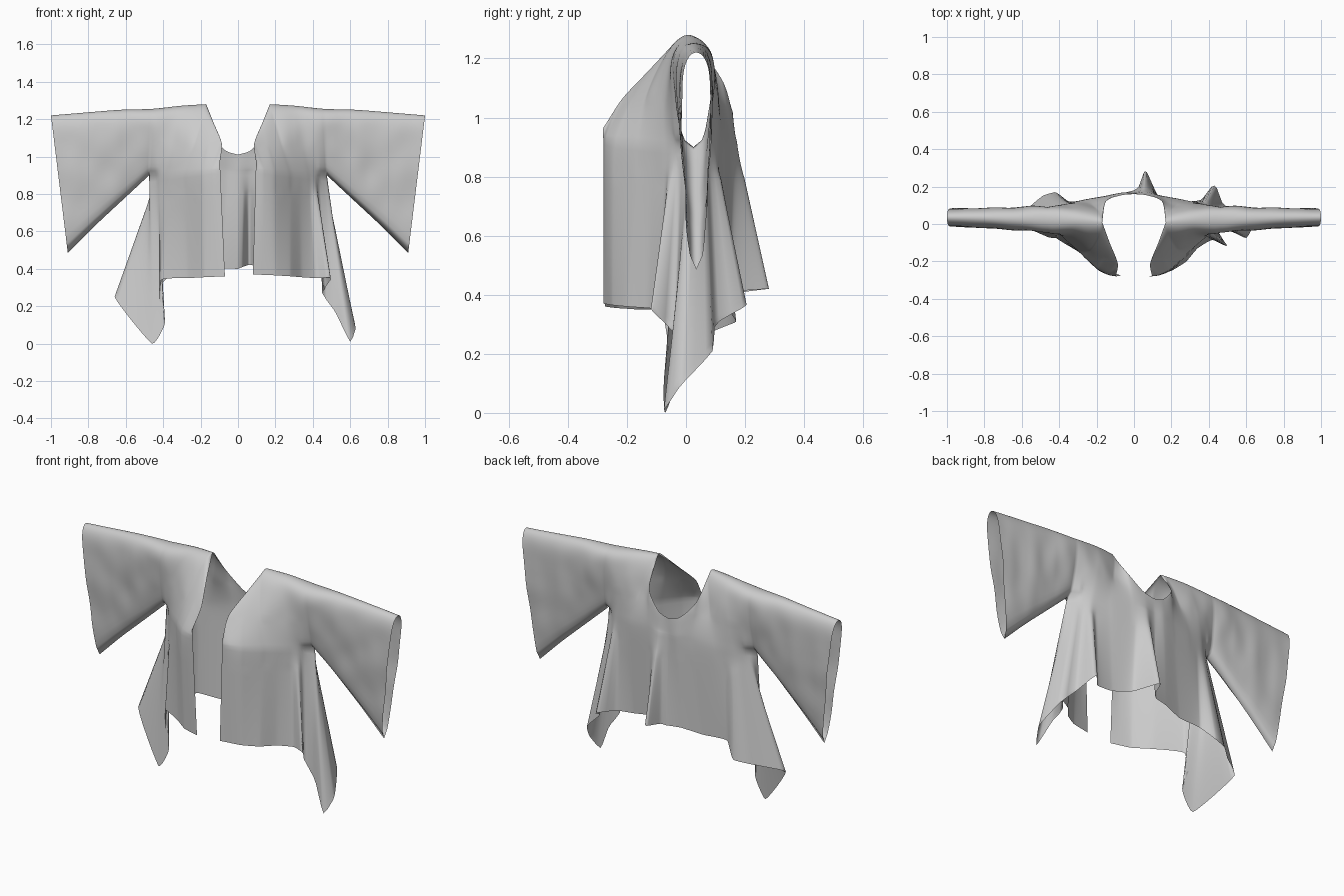
import bpy, bmesh, math
from mathutils import Vector, noise

if "Cube" in bpy.data.objects:
    bpy.data.objects.remove(bpy.data.objects["Cube"])

N, ROWS = 12, 24


def curve(keys, ts, tension=0.8):
    """Smooth curve through keys (t, values...), sampled at ts."""
    def slope(i, k):
        a, b = keys[max(i - 1, 0)], keys[min(i + 1, len(keys) - 1)]
        return tension * (b[k] - a[k]) / (b[0] - a[0])
    out = []
    for t in ts:
        i = 0
        while i < len(keys) - 2 and t > keys[i + 1][0]:
            i += 1
        a, b = keys[i], keys[i + 1]
        h = b[0] - a[0]
        u = (t - a[0]) / h
        h1 = u * u * (3 - 2 * u)
        p = []
        for k in range(1, len(a)):
            p.append(a[k] * (1 - h1) + b[k] * h1
                     + (u**3 - 2 * u * u + u) * h * slope(i, k)
                     + (u**3 - u * u) * h * slope(i + 1, k))
        out.append(p)
    return out


def keyed(pts, start):
    return [(start + i,) + tuple(p) for i, p in enumerate(pts)]


def span(a, b):
    return [a + i / N for i in range((b - a) * N + 1)]


def add_grid(bm, cols):
    vs = [[bm.verts.new(p) for p in c] for c in cols]
    for a, b in zip(vs, vs[1:]):
        for j in range(len(a) - 1):
            bm.faces.new((a[j], b[j], b[j + 1], a[j + 1]))


# Chest line at armpit height (6 points each), then underside of the sleeve
chest_front = [(.095, -.28, .93), (.14, -.275, .93), (.20, -.245, .92),
               (.28, -.165, .91), (.38, -.065, .90), (.475, .025, .90)]
chest_back = [(0, .162, .92), (.06, .17, .92), (.14, .155, .92),
              (.27, .13, .91), (.38, .095, .90), (.475, .025, .90)]
underarm = [(.475, .025, .90), (.62, .03, .765), (.77, .033, .625), (.91, .035, .485)]

# Neckline edges and shoulder line: x, y, z, shoulder roundness, sleeve half width
neck_front = [(.097, -.28, .965, 0, 0), (.087, -.21, 1.07, .1, 0),
              (.13, -.10, 1.18, .3, 0), (.17, .01, 1.28, .7, 0)]
neck_back = [(0, .16, 1.01, 0, 0), (.07, .153, 1.035, .1, 0),
             (.15, .12, 1.13, .3, 0), (.17, .01, 1.28, .7, 0)]
shoulder = [(.17, .01, 1.28, .7, 0), (.30, .02, 1.272, 1, .03), (.46, .025, 1.255, 1, .08),
            (.63, .028, 1.25, 1, .072), (.82, .033, 1.235, 1, .064), (1, .035, 1.22, 1, .06)]

# Hem of each half: chest column, |x|, y, z, running front edge - side - centre back
hem_right = [(0, .08, -.28, .37), (2, .20, -.25, .365), (3, .28, -.20, .36), (3.5, .34, -.13, .355),
             (4, .42, -.085, .35),
             (4.3, .50, -.12, .35), (4.5, .45, -.04, .27), (4.7, .52, -.04, .17),
             (5, .60, -.075, .01), (5.2, .63, -.02, .09), (5.5, .57, .09, .21),
             (5.7, .48, .10, .30), (5.95, .44, .20, .36), (6.05, .42, .205, .37),
             (6.3, .36, .13, .37), (7, .25, .12, .38), (8.2, .13, .15, .41),
             (8.9, .07, .275, .42), (9.1, .055, .28, .42), (9.5, .025, .20, .41),
             (10, 0, .18, .40)]
hem_left = [(0, .07, -.275, .36), (2, .18, -.235, .355), (3, .27, -.165, .35), (4, .41, -.08, .34),
            (4.4, .42, -.06, .22), (4.6, .39, -.075, .11), (5, .46, -.07, .0),
            (5.5, .66, .03, .25), (5.75, .55, .10, .28), (5.9, .49, .15, .30), (6.1, .42, .17, .31),
            (6.5, .35, .12, .38), (8, .20, .13, .38), (9, .08, .16, .40), (10, 0, .18, .40)]


def upper_sheet(bm, chest, neck, side, mirror):
    """Front or back sheet from the centre out to the cuff; returns the chest line."""
    chest_line = curve(keyed(chest, 0), span(0, 5))
    low = chest_line + curve(keyed(underarm, 5), span(5, 8))[1:]
    top = curve(keyed(neck, 0), span(0, 3)) + curve(keyed(shoulder, 3), span(3, 8))[1:]
    cols = []
    for a, b in zip(low, top):
        r, w = min(max(b[3], 0), 1), max(b[4], 0)
        col = []
        for j in range(ROWS + 1):
            v = math.sin(j / ROWS * math.pi / 2)
            f = v * (1 - r) + r * (1 - math.sqrt(max(0, 1 - v * v)))
            x = a[0] + (b[0] - a[0]) * v
            z = a[2] + (b[2] - a[2]) * v
            y = a[1] + (b[1] - a[1]) * f
            # sleeve thickness: full at the top, tapering downwards
            y += side * w * (.5 + .5 * v) * math.sqrt(max(0, (1 - v**9) * (1 - (1 - v)**9)))
            # soft drag creases near the shoulder
            y += .035 * v * (1 - v) * noise.noise(Vector((x * 10, side * 3, z * 6))) * min(1, x * 4)
            col.append((x * mirror, y, z))
        cols.append(col)
    add_grid(bm, cols)
    return chest_line


bm = bmesh.new()
for mirror, hem in ((1, hem_right), (-1, hem_left)):
    # sleeves, shoulders and chest
    front = upper_sheet(bm, chest_front, neck_front, -1, mirror)
    back = upper_sheet(bm, chest_back, neck_back, 1, mirror)
    # hanging body with flared side corners
    line = front + back[::-1][1:]
    edge = curve(hem, span(0, 10), .45)
    cols = []
    for a, b in zip(line, edge):
        a, b = Vector(a), Vector(b)
        col = [a.lerp(b, j / ROWS) for j in range(ROWS + 1)]
        cols.append([(p.x * mirror, p.y, p.z) for p in col])
    add_grid(bm, cols)

# Sew the panels together and soften the chest line
bmesh.ops.remove_doubles(bm, verts=bm.verts, dist=.0005)
soft = [v for v in bm.verts if .8 < v.co.z < 1.06 and abs(v.co.x) < .43 and not v.is_boundary]
for _ in range(25):
    bmesh.ops.smooth_vert(bm, verts=soft, factor=.5, use_axis_x=False, use_axis_y=True, use_axis_z=False)
bmesh.ops.recalc_face_normals(bm, faces=bm.faces)
for f in bm.faces:
    f.smooth = True
mesh = bpy.data.meshes.new("open_jacket")
bm.to_mesh(mesh)
bm.free()
jacket = bpy.data.objects.new("open_jacket", mesh)
bpy.context.collection.objects.link(jacket)
